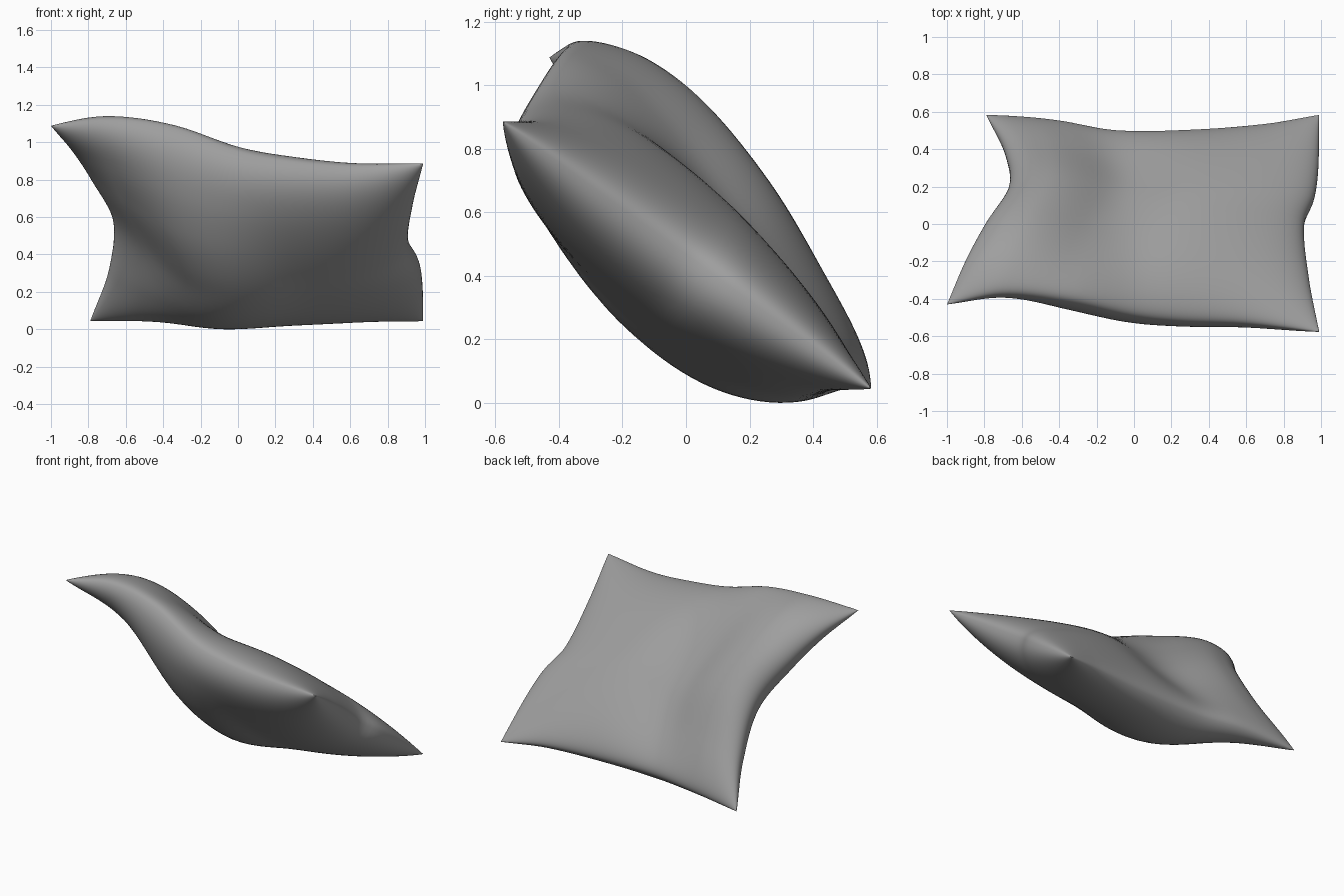
import bpy, bmesh, math
from mathutils import Vector

if "Cube" in bpy.data.objects:
    bpy.data.objects.remove(bpy.data.objects["Cube"])

N = 56
# Seam outlines of the cushion: (parameter, x, length along slope, lift off slope)
LEFT = [(0, -.79, -.72, 0), (.22, -.69, -.40, .10), (.45, -.67, -.07, .22),
        (.67, -.80, .24, .296), (.83, -.90, .47, .304), (1, -1, .712, .25)]
RIGHT = [(0, .99, -.72, 0), (.25, .985, -.36, 0), (.37, .965, -.18, 0),
         (.5, .91, 0, 0), (.75, .935, .36, 0), (1, .99, .712, 0)]
NEAR = [(0, -.79, -.72, 0), (.22, -.4, -.67, 0), (.39, -.1, -.63, -.03),
        (.61, .3, -.63, -.03), (.84, .7, -.66, -.01), (1, .99, -.72, 0)]
FAR = [(0, -1, .712, .25), (.15, -.7, .687, .308), (.33, -.35, .69, .25),
       (.5, 0, .68, .10), (.63, .25, .673, .043), (.8, .6, .667, .012), (1, .99, .712, 0)]


def curve(pts, t):
    """Smooth Hermite curve through the seam points."""
    t = min(max(t, 0), 1)
    k = 0
    while k < len(pts) - 2 and t > pts[k + 1][0]:
        k += 1
    P = lambda i: Vector(pts[i][1:])

    def slope(i):
        a, b = max(i - 1, 0), min(i + 1, len(pts) - 1)
        return (P(b) - P(a)) / (pts[b][0] - pts[a][0])
    d = pts[k + 1][0] - pts[k][0]
    s = (t - pts[k][0]) / d
    return (P(k) * (2*s**3 - 3*s*s + 1) + slope(k) * d * (s**3 - 2*s*s + s)
            + P(k + 1) * (3*s*s - 2*s**3) + slope(k + 1) * d * (s**3 - s*s))


def mid(u, v):
    """Middle surface blended between the four seams, with a sagging valley."""
    c = [Vector(p[1:]) for p in (LEFT[0], RIGHT[0], LEFT[-1], RIGHT[-1])]
    p = (curve(NEAR, u) * (1 - v) + curve(FAR, u) * v
         + curve(LEFT, v) * (1 - u) + curve(RIGHT, v) * u
         - c[0] * (1 - u) * (1 - v) - c[1] * u * (1 - v) - c[2] * (1 - u) * v - c[3] * u * v)
    sag = .16 * math.exp(-((u - .34) / .19)**2) * 4 * v * (1 - v) * min(1, 10 * u)
    return p - Vector((0, 0, sag))


def world(p):
    """Tip the cushion back onto its sloping rest position."""
    x, s, h = p
    return Vector((x, -.81 * s + .587 * h, .45 + .587 * s + .81 * h))


def point(u, v, side):
    e = .02
    u0, u1, v0, v1 = max(u - e, 0), min(u + e, 1), max(v - e, 0), min(v + e, 1)
    n = (mid(u1, v) - mid(u0, v)).cross(mid(u, v1) - mid(u, v0)).normalized()
    n = (n + Vector((0, 0, 2))).normalized()
    puff = max(0, 1 - (2*u - 1)**2)**.45 * max(0, 1 - (2*v - 1)**2)**.5
    depth = .18 + .06 * (1 - u)**3 if side > 0 else -(.275 + .05 * v)
    return world(mid(u, v) + n * depth * puff)


# Two puffed faces sharing one seam
bm = bmesh.new()
par = [(1 - math.cos(math.pi * i / N)) / 2 for i in range(N + 1)]
grids = []
for side in (1, -1):
    g = {}
    for i in range(N + 1):
        for j in range(N + 1):
            edge = i in (0, N) or j in (0, N)
            if edge and side < 0:
                g[i, j] = grids[0][i, j]
            else:
                g[i, j] = bm.verts.new(point(par[i], par[j], side))
    grids.append(g)
    for i in range(N):
        for j in range(N):
            q = [g[i, j], g[i + 1, j], g[i + 1, j + 1], g[i, j + 1]]
            if not bm.faces.get(q):
                bm.faces.new(q if side > 0 else q[::-1])
bmesh.ops.recalc_face_normals(bm, faces=bm.faces)

# Rest on the ground
low = min(v.co.z for v in bm.verts)
for v in bm.verts:
    v.co.z -= low
me = bpy.data.meshes.new("cushion")
bm.to_mesh(me)
bm.free()
fabric = bpy.data.materials.new("dark_fabric")
fabric.diffuse_color = (.345, .345, .345, 1)
fabric.use_nodes = True
fabric.node_tree.nodes["Principled BSDF"].inputs["Base Color"].default_value = fabric.diffuse_color
me.materials.append(fabric)
ob = bpy.data.objects.new("cushion", me)
bpy.context.collection.objects.link(ob)
bpy.context.view_layer.objects.active = ob
ob.select_set(True)
bpy.ops.object.shade_smooth_by_angle(angle=math.radians(60))
